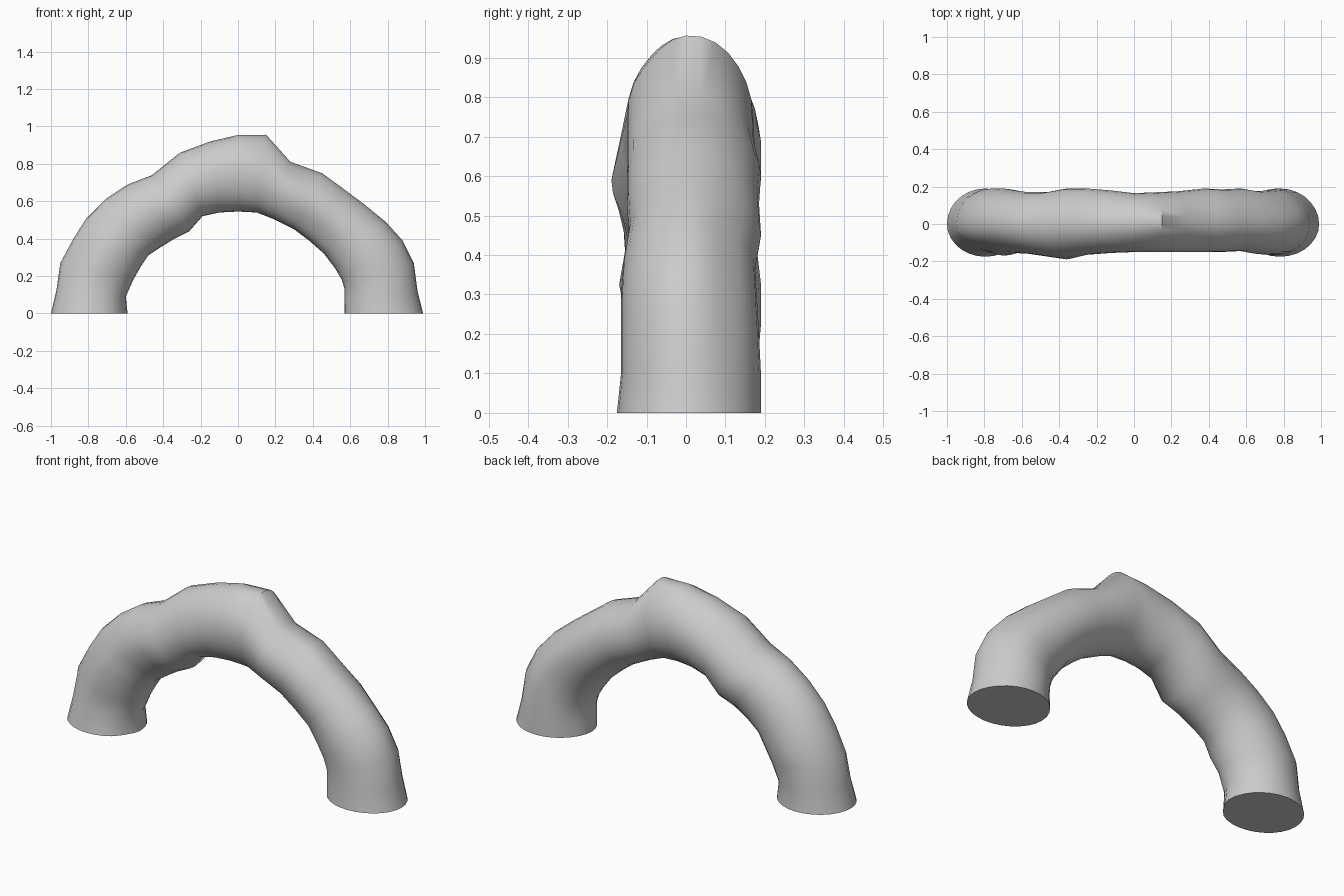
import bpy, bmesh, math
from mathutils import Vector

if "Cube" in bpy.data.objects:
    bpy.data.objects.remove(bpy.data.objects["Cube"])

# Ring stations along the arch: outer x, outer z, inner x, inner z, front depth, back depth
stations = [
    (-1.00, .00, -.59, .00, .175, .19), (-.97, .13, -.60, .09, .155, .18),
    (-.95, .27, -.56, .18, .15, .19), (-.88, .40, -.52, .25, .17, .19),
    (-.81, .51, -.48, .31, .155, .18), (-.71, .61, -.42, .35, .16, .17),
    (-.59, .69, -.34, .40, .175, .17), (-.46, .74, -.26, .44, .19, .19),
    (-.31, .86, -.19, .52, .165, .19), (-.15, .92, -.10, .54, .155, .18),
    (.00, .955, .00, .545, .15, .165), (.15, .955, .10, .54, .15, .17),
    (.28, .81, .19, .505, .15, .175), (.45, .75, .30, .45, .15, .19),
    (.56, .67, .38, .39, .15, .185), (.68, .58, .46, .32, .145, .19),
    (.79, .49, .52, .24, .16, .175), (.88, .39, .555, .18, .165, .18),
    (.94, .27, .57, .13, .165, .185), (.96, .12, .57, .07, .165, .19),
    (.99, .00, .57, .00, .175, .19)]

# Dents and swellings: station, angle (0 outer, 90 front, 180 inner), radial change, length, spread
dents = [(2.5, 50, -.12, 1.2, 22), (6, 55, -.05, 2, 25), (8, -45, -.05, 2, 25),
         (11, 40, -.06, 1.5, 25), (11.5, -25, .03, 1, 25), (13.5, 40, -.05, 2, 22),
         (14, 125, -.06, 2, 20), (17, -38, -.06, 2, 18), (0, 150, -.05, .5, 15),
         (19, -140, -.04, 1, 20)]
SIDES = 28


def radial(i, deg):
    r = 1.0
    for s, a, amount, length, spread in dents:
        d = (deg - a + 180) % 360 - 180
        r += amount * math.exp(-((i - s) / length) ** 2 - (d / spread) ** 2)
    return r


# Stone arch: irregular tube lofted through the rings
bm = bmesh.new()
rings = []
for i, (xo, zo, xi, zi, front, back) in enumerate(stations):
    centre = Vector(((xo + xi) / 2, 0, (zo + zi) / 2))
    half = Vector((xo, 0, zo)) - centre
    ring = []
    for k in range(SIDES):
        a = math.tau * k / SIDES
        c, s = math.cos(a), math.sin(a)
        depth = front if s > 0 else back
        offset = half * c + Vector((0, -depth * s, 0))
        ring.append(bm.verts.new(centre + offset * radial(i, math.degrees(a))))
    rings.append(ring)
for r0, r1 in zip(rings, rings[1:]):
    for k in range(SIDES):
        n = (k + 1) % SIDES
        bm.faces.new((r0[k], r0[n], r1[n], r1[k]))

# Flat feet
bm.faces.new(rings[0])
bm.faces.new(rings[-1])
bmesh.ops.recalc_face_normals(bm, faces=bm.faces)

mesh = bpy.data.meshes.new("stone_arch")
bm.to_mesh(mesh)
bm.free()
arch = bpy.data.objects.new("stone_arch", mesh)
bpy.context.collection.objects.link(arch)
bpy.context.view_layer.objects.active = arch
arch.select_set(True)
bpy.ops.object.shade_smooth_by_angle(angle=math.radians(45))
